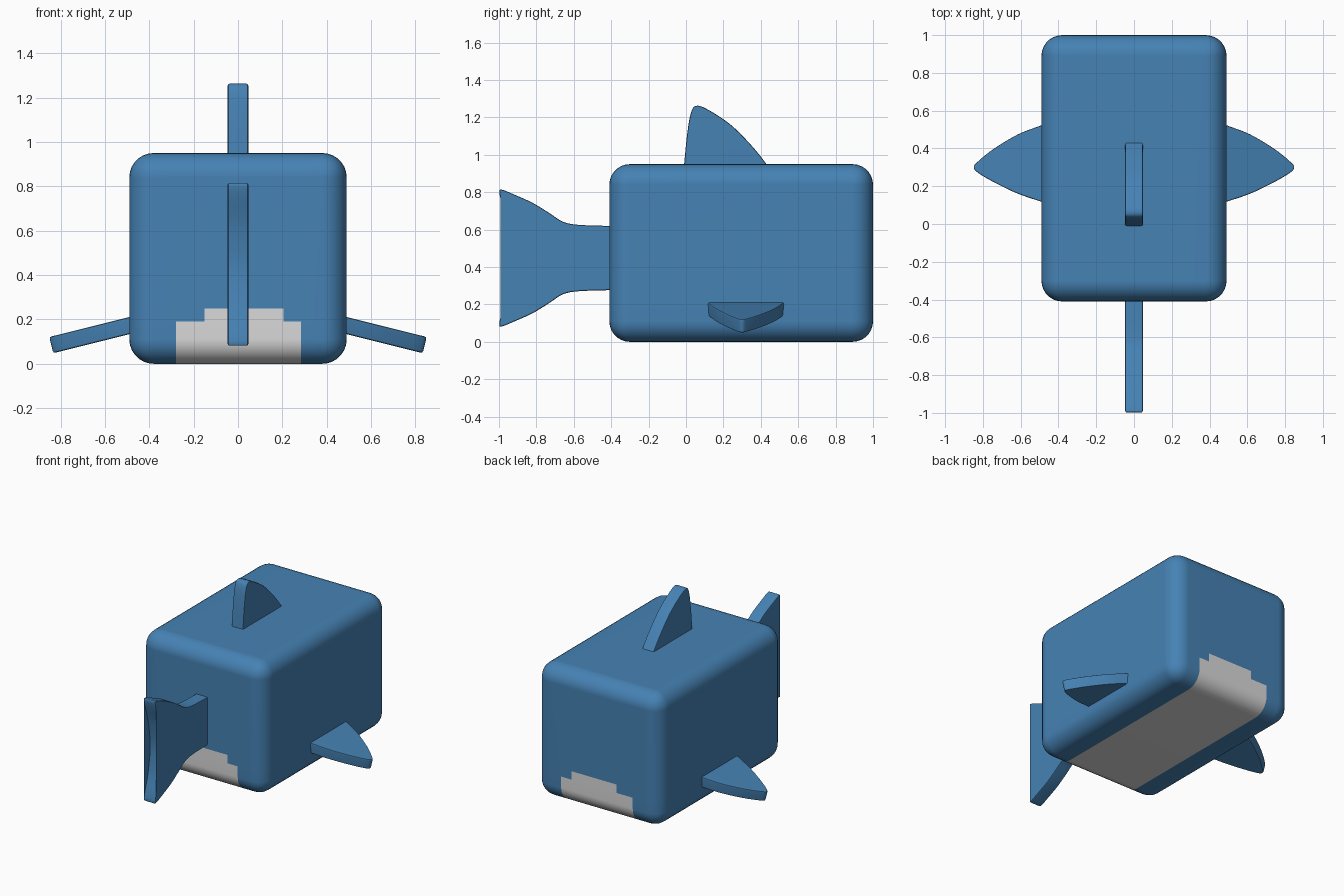
import bpy, bmesh, math
from mathutils import Matrix, Vector

cube = bpy.data.objects.get("Cube")
if cube:
    bpy.data.objects.remove(cube, do_unlink=True)


def material(name, color):
    m = bpy.data.materials.new(name)
    m.use_nodes = True
    m.diffuse_color = color
    for node in m.node_tree.nodes:
        if node.type == 'BSDF_PRINCIPLED':
            node.inputs["Base Color"].default_value = color
            node.inputs["Roughness"].default_value = 0.7
    return m


blue = material("sea_blue", (0.061, 0.223, 0.456, 1))
white = material("belly_white", (0.70, 0.70, 0.71, 1))


def finish(bm, name, mats):
    """Turn a bmesh into a smooth shaded object."""
    bmesh.ops.recalc_face_normals(bm, faces=bm.faces)
    mesh = bpy.data.meshes.new(name)
    bm.to_mesh(mesh)
    bm.free()
    for m in mats:
        mesh.materials.append(m)
    ob = bpy.data.objects.new(name, mesh)
    bpy.context.collection.objects.link(ob)
    bpy.ops.object.select_all(action='DESELECT')
    ob.select_set(True)
    bpy.context.view_layer.objects.active = ob
    bpy.ops.object.shade_smooth_by_angle(angle=math.radians(40))
    wn = ob.modifiers.new("even_shading", 'WEIGHTED_NORMAL')
    wn.keep_sharp = True
    return ob


def smooth_path(points, steps=5):
    """Sample a Catmull-Rom curve through an open list of points."""
    p = [Vector(q) for q in points]
    p = [p[0]] + p + [p[-1]]
    out = []
    for a, b, c, d in zip(p, p[1:], p[2:], p[3:]):
        for i in range(steps):
            t = i / steps
            out.append(0.5 * (2 * b + (c - a) * t + (2 * a - 5 * b + 4 * c - d) * t ** 2
                              + (3 * b - a - 3 * c + d) * t ** 3))
    return out + [p[-1]]


def slab(name, outline, thickness, matrix):
    """Flat fin with softened rims: outline in u, v; thickness along w."""
    bm = bmesh.new()
    verts = [bm.verts.new((q.x, q.y, -thickness / 2)) for q in outline]
    base = bm.faces.new(verts)
    top = bmesh.ops.extrude_face_region(bm, geom=[base])["geom"]
    moved = [g for g in top if isinstance(g, bmesh.types.BMVert)]
    bmesh.ops.translate(bm, verts=moved, vec=(0, 0, thickness))
    bmesh.ops.recalc_face_normals(bm, faces=bm.faces)
    rims = [e for e in bm.edges if abs(e.verts[0].co.z - e.verts[1].co.z) < 1e-5]
    bmesh.ops.bevel(bm, geom=rims, offset=0.009, segments=2, profile=0.5, affect='EDGES')
    bm.transform(matrix)
    return finish(bm, name, [blue])


# Rounded box body
bm = bmesh.new()
bmesh.ops.create_cube(bm, size=1)
bm.transform(Matrix.Translation((0, 0.295, 0.475)) @ Matrix.Diagonal((0.98, 1.41, 0.95, 1)))
bmesh.ops.bevel(bm, geom=bm.edges[:], offset=0.11, segments=7, profile=0.5, affect='EDGES')

# Stepped white belly patch, cut into the surface
STEPS = [(-0.28, 0.285, 0.19), (-0.15, 0.205, 0.25)]
cuts = []
for left, right, height in STEPS:
    cuts += [((left, 0, 0), (1, 0, 0)), ((right, 0, 0), (1, 0, 0)), ((0, 0, height), (0, 0, 1))]
for co, no in cuts:
    geom = bm.verts[:] + bm.edges[:] + bm.faces[:]
    bmesh.ops.bisect_plane(bm, geom=geom, plane_co=co, plane_no=no)
for f in bm.faces:
    c = f.calc_center_median()
    f.material_index = int(any(l < c.x < r and c.z < h for l, r, h in STEPS))
finish(bm, "body", [blue, white])

# u -> y, v -> z, w -> x for the upright fins
upright = Matrix(((0, 0, 1, 0), (1, 0, 0, 0), (0, 1, 0, 0), (0, 0, 0, 1)))

# Dorsal fin
dorsal = smooth_path([(-0.02, 0.86), (-0.01, 0.95), (0.005, 1.1), (0.025, 1.22), (0.055, 1.262),
                      (0.12, 1.24), (0.24, 1.16), (0.35, 1.05), (0.43, 0.95), (0.49, 0.86)])
slab("dorsal_fin", dorsal, 0.093, upright)

# Tail: upper half outline, mirrored for the lower half
half = [(-0.3, 0.17), (-0.42, 0.172), (-0.58, 0.178), (-0.66, 0.195), (-0.73, 0.24),
        (-0.82, 0.295), (-0.92, 0.34), (-0.982, 0.365), (-0.998, 0.358), (-0.99, 0.31),
        (-0.95, 0.17)]
MID = 0.448
points = [(y, MID + h) for y, h in half] + [(-0.93, MID)] + [(y, MID - h) for y, h in half[::-1]]
slab("tail_fin", smooth_path(points), 0.093, upright)

# Side fins, drooping outward from the lower body
side = smooth_path([(-0.08, 0.55), (0, 0.52), (0.12, 0.475), (0.25, 0.4), (0.34, 0.33),
                    (0.362, 0.298), (0.33, 0.265), (0.23, 0.21), (0.12, 0.16), (0, 0.12),
                    (-0.08, 0.095)])
droop = Matrix.Rotation(math.radians(14), 4, 'Y')
for name, sign in (("left_fin", 1), ("right_fin", -1)):
    place = Matrix.Diagonal((sign, 1, 1, 1)) @ Matrix.Translation((0.49, 0, 0.172)) @ droop
    slab(name, side, 0.075, place)
